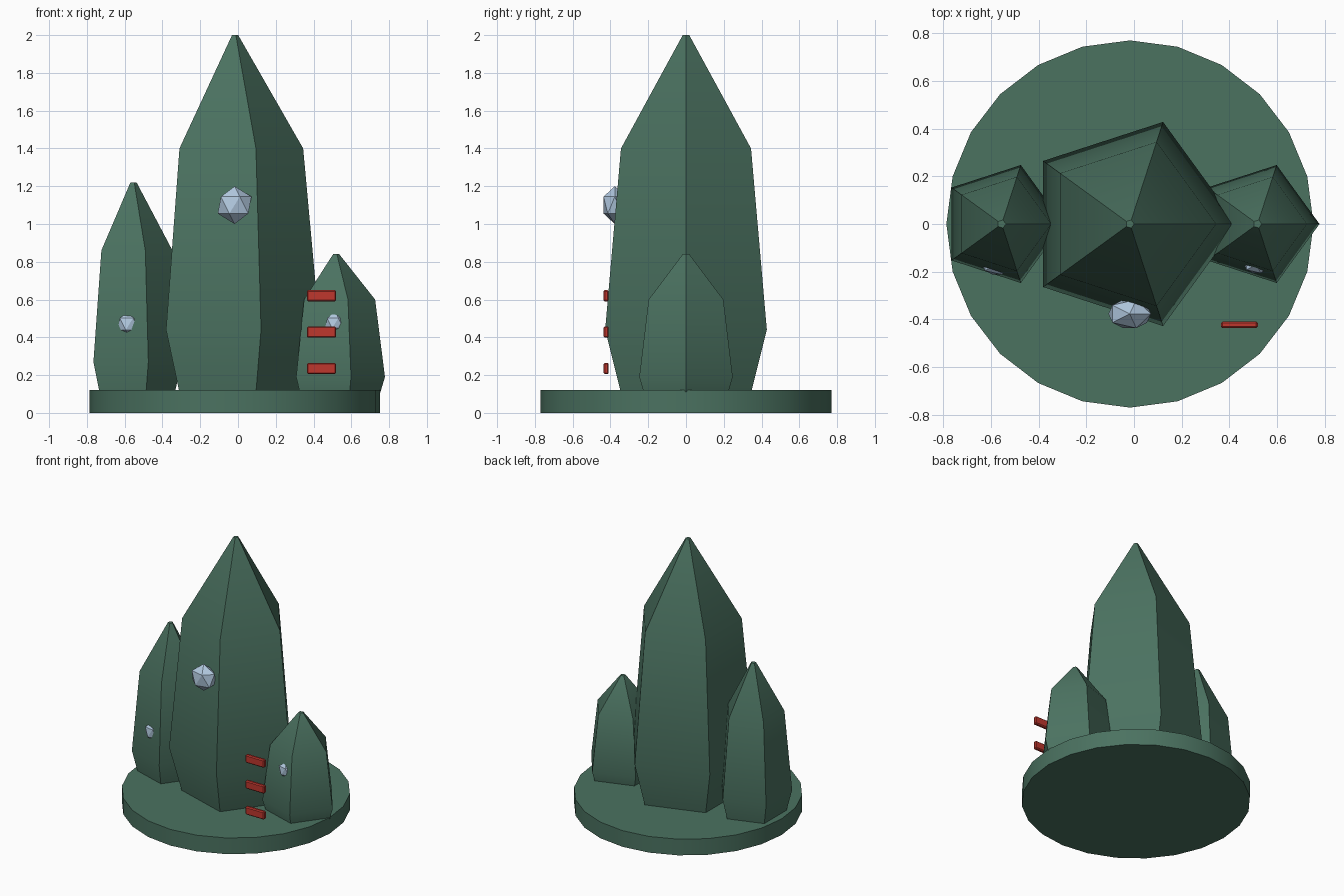
import bpy, bmesh, math
from mathutils import Matrix

if "Cube" in bpy.data.objects:
    bpy.data.objects.remove(bpy.data.objects["Cube"])


def material(name, rgb):
    m = bpy.data.materials.new(name)
    m.diffuse_color = (*rgb, 1)
    m.use_nodes = True
    m.node_tree.nodes["Principled BSDF"].inputs["Base Color"].default_value = m.diffuse_color
    return m


GREEN = material("crystal green", (0.07, 0.168, 0.118))
BLUE = material("pale blue", (0.44, 0.58, 0.74))
RED = material("red", (0.52, 0.038, 0.027))


def finish(name, bm, mat, smooth=False):
    mesh = bpy.data.meshes.new(name)
    bmesh.ops.recalc_face_normals(bm, faces=bm.faces)
    bm.to_mesh(mesh)
    bm.free()
    mesh.materials.append(mat)
    obj = bpy.data.objects.new(name, mesh)
    bpy.context.collection.objects.link(obj)
    if smooth:
        bpy.ops.object.select_all(action='DESELECT')
        obj.select_set(True)
        bpy.context.view_layer.objects.active = obj
        bpy.ops.object.shade_smooth_by_angle(angle=math.radians(30))
    return obj


def stacked_rings(name, x, profile, sides, mat):
    """Closed solid through regular polygons given as (radius, height)."""
    bm = bmesh.new()
    rings = []
    for r, z in profile:
        rings.append([bm.verts.new((x + r * math.cos(i * math.tau / sides),
                                    r * math.sin(i * math.tau / sides), z))
                      for i in range(sides)])
    for a, b in zip(rings, rings[1:]):
        for i in range(sides):
            j = (i + 1) % sides
            bm.faces.new((a[i], a[j], b[j], b[i]))
    bm.faces.new(rings[0][::-1])
    bm.faces.new(rings[-1])
    return finish(name, bm, mat, smooth=True)


def gem(name, centre, r):
    """Faceted gem, flattened front to back."""
    bm = bmesh.new()
    bmesh.ops.create_icosphere(bm, subdivisions=1, radius=r,
                               matrix=Matrix.Translation(centre) @ Matrix.Diagonal((1, 0.7, 1, 1)))
    return finish(name, bm, BLUE)


# Round base
stacked_rings("base", -0.017, [(0.77, 0), (0.77, 0.12)], 24, GREEN)

# Five-sided crystals: widest low down, tapering to a small flat tip
stacked_rings("main_crystal", -0.017,
              [(0.355, 0.08), (0.45, 0.44), (0.362, 1.4), (0.018, 2.0)], 5, GREEN)
stacked_rings("left_crystal", -0.555,
              [(0.213, 0.08), (0.26, 0.27), (0.208, 0.86), (0.018, 1.22)], 5, GREEN)
stacked_rings("right_crystal", 0.518,
              [(0.23, 0.09), (0.26, 0.19), (0.208, 0.6), (0.018, 0.84)], 5, GREEN)

# Gems set into the front faces
gem("main_gem", (-0.018, -0.377, 1.1), 0.1)
gem("left_gem", (-0.575, -0.17, 0.47), 0.07)
gem("right_gem", (0.515, -0.17, 0.475), 0.06)

# Three red bars in front of the right crystal
for i, z in enumerate((0.235, 0.428, 0.62)):
    bm = bmesh.new()
    bmesh.ops.create_cube(bm, size=1, matrix=Matrix.Translation((0.442, -0.423, z))
                          @ Matrix.Diagonal((0.155, 0.028, 0.06, 1)))
    bmesh.ops.bevel(bm, geom=bm.edges[:], offset=0.007, segments=1,
                    affect='EDGES', profile=0.5)
    finish(f"red_bar_{i + 1}", bm, RED)
